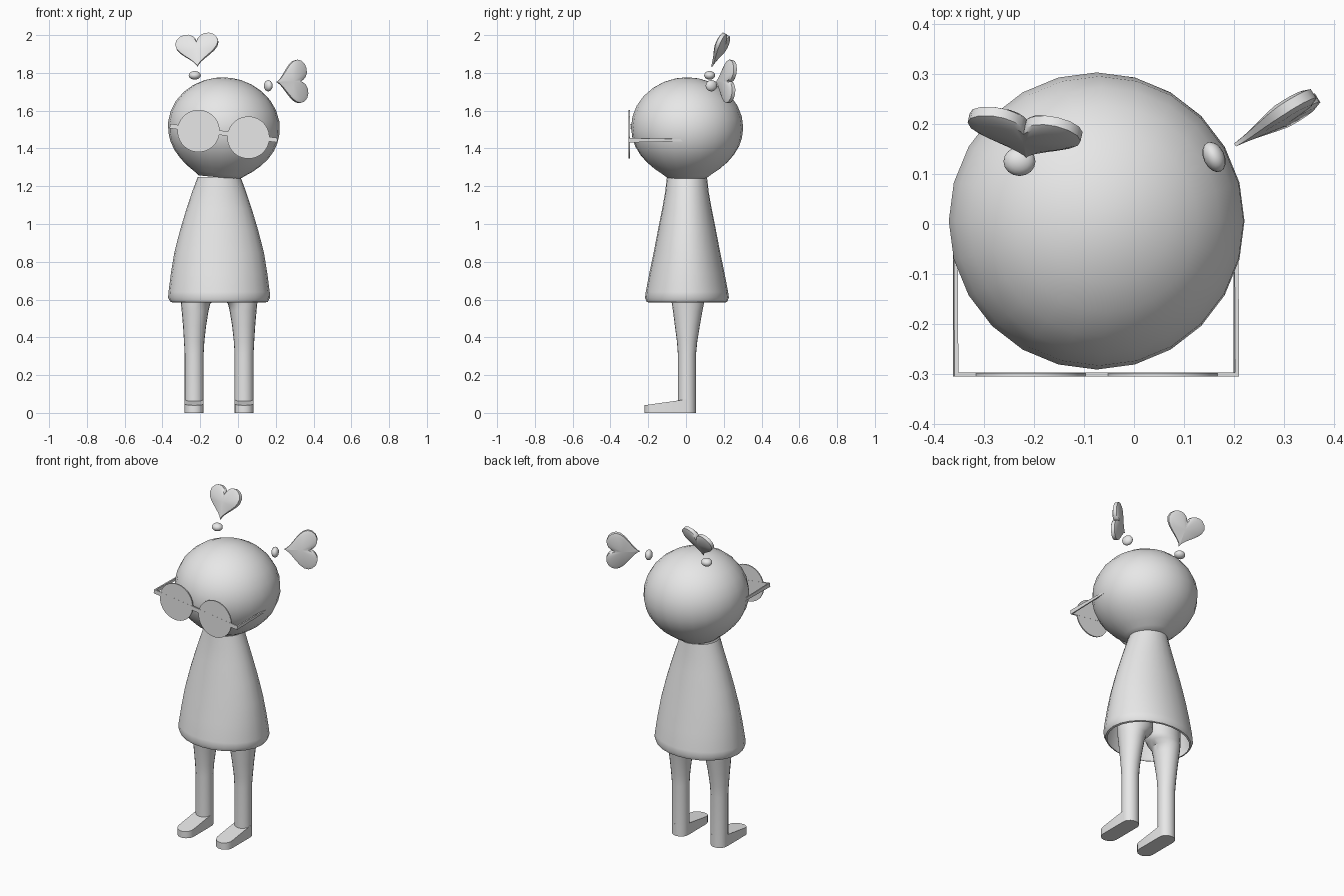
import bpy, bmesh, math
from mathutils import Matrix, Vector

if "Cube" in bpy.data.objects:
    bpy.data.objects.remove(bpy.data.objects["Cube"])

grey = bpy.data.materials.new("plain grey")
grey.diffuse_color = (0.8, 0.8, 0.8, 1)
grey.use_nodes = True
grey.node_tree.nodes["Principled BSDF"].inputs["Base Color"].default_value = grey.diffuse_color


def finish(name, bm, matrix=None, angle=40):
    """Turn a bmesh into a shaded object."""
    if matrix is not None:
        bm.transform(matrix)
    bmesh.ops.recalc_face_normals(bm, faces=bm.faces)
    mesh = bpy.data.meshes.new(name)
    bm.to_mesh(mesh)
    bm.free()
    ob = bpy.data.objects.new(name, mesh)
    bpy.context.collection.objects.link(ob)
    mesh.materials.append(grey)
    bpy.ops.object.select_all(action='DESELECT')
    bpy.context.view_layer.objects.active = ob
    ob.select_set(True)
    bpy.ops.object.shade_smooth_by_angle(angle=math.radians(angle))
    return ob


def bridge(bm, a, b):
    n = len(a)
    for i in range(n):
        bm.faces.new((a[i], a[(i + 1) % n], b[(i + 1) % n], b[i]))


def loft(name, rings, segs=24, cap_low=False, cap_high=False, matrix=None):
    """Stack ellipses given as (cx, cy, z, rx, ry)."""
    bm = bmesh.new()
    loops = []
    for cx, cy, z, rx, ry in rings:
        loops.append([bm.verts.new((cx + rx * math.cos(2 * math.pi * i / segs),
                                    cy + ry * math.sin(2 * math.pi * i / segs), z))
                      for i in range(segs)])
    for a, b in zip(loops, loops[1:]):
        bridge(bm, a, b)
    if cap_low:
        bm.faces.new(loops[0])
    if cap_high:
        bm.faces.new(loops[-1])
    return finish(name, bm, matrix)


def box(name, lo, hi, matrix, taper=1.0):
    """Box from corner to corner, its height tapering towards the back."""
    bm = bmesh.new()
    bmesh.ops.create_cube(bm, size=1)
    mid = (lo[2] + hi[2]) / 2
    for v in bm.verts:
        back = v.co.y > 0
        v.co = Vector([(lo[k] + hi[k]) / 2 + v.co[k] * (hi[k] - lo[k]) for k in range(3)])
        if back:
            v.co.z = mid + (v.co.z - mid) * taper
    return finish(name, bm, matrix, 30)


# Head: round on top, narrowing to the neck, leaning a little sideways
head_rings = [(0, 0, z, r, r) for z, r in
              [(0, .108), (.02, .135), (.045, .172), (.08, .213), (.12, .248),
               (.165, .275), (.21, .290)]]
head_rings += [(0, 0, .264 + .266 * math.sin(a), .297 * math.cos(a), .297 * math.cos(a))
               for a in [math.radians(d) for d in (0, 13, 26, 39, 52, 65, 77, 86)]]
tilt = Matrix.Translation((-.10, .006, 1.247)) @ Matrix.Rotation(math.radians(5.5), 4, 'Y')
loft("head", head_rings, 24, True, True, tilt)

# Dress: bell-shaped open shell with a turned-in hem
loft("dress", [(-.10, .005, z, rx, ry) for z, rx, ry in
               [(.585, .246, .205), (.588, .258, .213), (.61, .270, .222), (.64, .268, .218),
                (.74, .255, .199), (.85, .237, .176), (.97, .206, .153), (1.08, .173, .131),
                (1.17, .143, .115), (1.25, .113, .106)]], 24)

# Legs and shoes, mirrored about the body axis
for side, label in ((-1, "right"), (1, "left")):
    legs = [(.132, .005, .0, .050, .048), (.132, .005, .31, .050, .048),
            (.132, .006, .38, .054, .054), (.130, .007, .46, .061, .066),
            (.127, .009, .54, .071, .078), (.124, .010, .58, .078, .085),
            (.110, .010, .60, .095, .088), (.102, .010, .625, .105, .092),
            (.098, .010, .70, .105, .094)]
    loft(label + "_leg", [(-.10 + side * o, y, z, rx, ry) for o, y, z, rx, ry in legs],
         20, True, True)

    bm = bmesh.new()
    low, high = [], []
    cx = -.10 + side * .132
    for k in range(20):
        a = math.pi * (k if k < 10 else k - 1) / 9
        x = cx + .05 * math.cos(a)
        y = (.005 if k < 10 else -.173) + .048 * math.sin(a)
        if k >= 10:
            a = math.pi + math.pi * (k - 10) / 9
            x, y = cx + .05 * math.cos(a), -.173 + .048 * math.sin(a)
        z = .04 + .032 * min(1, max(0, (y + .222) / .222))
        low.append(bm.verts.new((x, y, 0)))
        high.append(bm.verts.new((x, y, z)))
    bridge(bm, low, high)
    bm.faces.new(low)
    bm.faces.new(high)
    finish(label + "_shoe", bm)

# Glasses: two flat round lenses, a thin front bar and two side arms
frame = Matrix.Translation((-.077, -.301, 1.475)) @ Matrix.Rotation(math.radians(7.5), 4, 'Y')
for side, label, back in ((-1, "right", .37), (1, "left", .33)):
    bm = bmesh.new()
    bmesh.ops.create_cone(bm, cap_ends=True, segments=32, radius1=.112, radius2=.112, depth=.007)
    bm.transform(Matrix.Translation((side * .133, 0, 0)) @ Matrix.Rotation(math.pi / 2, 4, 'X'))
    finish(label + "_lens", bm, frame)
    box(label + "_glasses_arm", (side * .283 - .004, -.004, -.006),
        (side * .283 + .004, back, .018), frame, .4)
box("glasses_bar", (-.285, -.004, -.006), (.285, .004, .018), frame)


# Heart ornaments: puffed hearts, local origin at the lower point
def heart(name, point, across, up):
    up = Vector(up).normalized()
    across = Vector(across)
    across = (across - up * across.dot(up)).normalized()
    m = Matrix((across, up, across.cross(up))).transposed().to_4x4()
    m.translation = point
    bm = bmesh.new()
    n = 32
    outline = []
    for i in range(n):
        t = 2 * math.pi * i / n
        x = .115 * math.sin(t) ** 3
        y = (13 * math.cos(t) - 5 * math.cos(2 * t) - 2 * math.cos(3 * t) - math.cos(4 * t) + 17) / 29
        outline.append((x, y * .19))
    loops = []
    for scale, depth in ((.82, -.017), (1, -.010), (1, .010), (.82, .017)):
        loops.append([bm.verts.new((x * scale, .10 + (y - .10) * scale,
                                    depth * (.35 + .65 * min(1, y / .11))))
                      for x, y in outline])
    for a, b in zip(loops, loops[1:]):
        bridge(bm, a, b)
    for loop, z in ((loops[0], -.019), (loops[-1], .019)):
        c = bm.verts.new((0, .10, z))
        for i in range(n):
            bm.faces.new((loop[i], loop[(i + 1) % n], c))
    finish(name, bm, m, 35)


heart("upper_heart", (-.215, .135, 1.832), (.97, -.22, -.04), (-.02, .42, .90))
heart("side_heart", (.202, .158, 1.752), (.12, -.04, -.99), (.85, .52, .02))

# Beads between the hearts and the head
for name, loc, size, turn in (("upper_bead", (-.229, .125, 1.787), (.032, .029, .023), 0),
                              ("side_bead", (.160, .134, 1.732), (.021, .032, .030), 25)):
    bm = bmesh.new()
    bmesh.ops.create_uvsphere(bm, u_segments=16, v_segments=10, radius=1)
    finish(name, bm, Matrix.Translation(loc) @ Matrix.Rotation(math.radians(turn), 4, 'Z')
           @ Matrix.Diagonal((*size, 1)))
